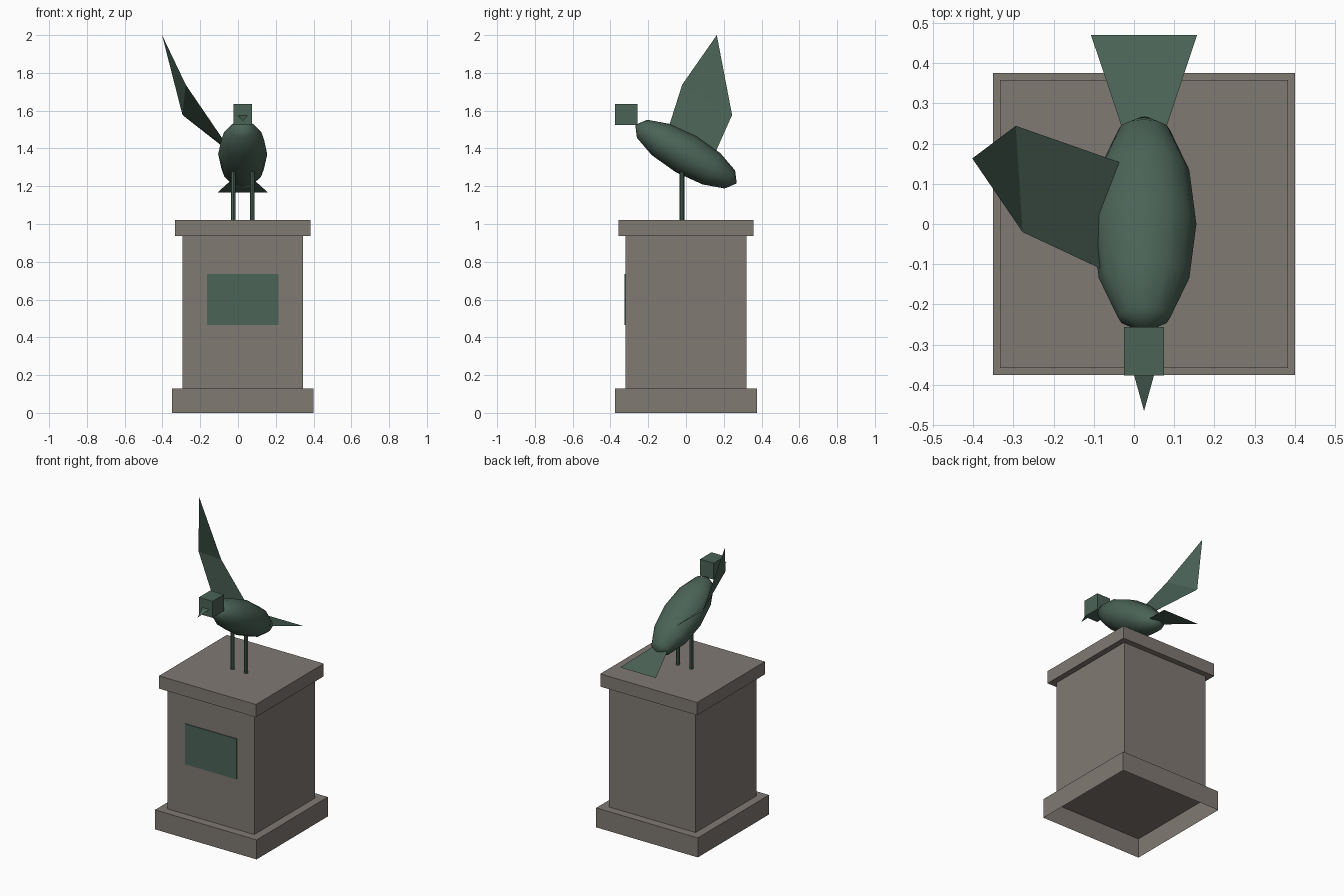
import bpy, bmesh
from math import radians
from mathutils import Matrix, Vector

cube = bpy.data.objects.get("Cube")
if cube:
    bpy.data.objects.remove(cube, do_unlink=True)

CX = 0.025  # centre line of pedestal and bird


def material(name, rgb):
    m = bpy.data.materials.new(name)
    m.use_nodes = True
    m.diffuse_color = (*rgb, 1)
    m.node_tree.nodes["Principled BSDF"].inputs["Base Color"].default_value = (*rgb, 1)
    return m


stone = material("warm grey stone", (0.215, 0.192, 0.168))
bronze = material("green bronze", (0.07, 0.125, 0.095))


def add_object(name, bm, mat, smooth=False):
    bmesh.ops.recalc_face_normals(bm, faces=bm.faces)
    mesh = bpy.data.meshes.new(name)
    for f in bm.faces:
        f.smooth = smooth
    bm.to_mesh(mesh)
    bm.free()
    mesh.materials.append(mat)
    obj = bpy.data.objects.new(name, mesh)
    bpy.context.collection.objects.link(obj)
    return obj


def box(name, centre, size, mat, open_bottom=False):
    bm = bmesh.new()
    bmesh.ops.create_cube(bm, size=1)
    bmesh.ops.transform(bm, verts=bm.verts,
                        matrix=Matrix.Translation(centre) @ Matrix.Diagonal((*size, 1)))
    if open_bottom:
        low = [f for f in bm.faces if f.normal.z < -0.9]
        bmesh.ops.delete(bm, geom=low, context='FACES_ONLY')
    return add_object(name, bm, mat)


def sheet(name, points, faces, mat):
    bm = bmesh.new()
    verts = [bm.verts.new(p) for p in points]
    for f in faces:
        bm.faces.new([verts[i] for i in f])
    return add_object(name, bm, mat)


# Pedestal: base is a shell open underneath
for name, width, low, high in (("pedestal_base", 0.75, 0, 0.13),
                               ("pedestal_shaft", 0.64, 0.13, 0.937),
                               ("pedestal_cap", 0.715, 0.937, 1.022)):
    box(name, (CX, 0, (low + high) / 2), (width, width, high - low), stone,
        open_bottom=(name == "pedestal_base"))
box("plaque", (CX, -0.322, 0.6), (0.38, 0.006, 0.27), bronze)

# Body: tilted low-poly ellipsoid with its poles at breast and rump
bm = bmesh.new()
bmesh.ops.create_uvsphere(bm, u_segments=12, v_segments=6, radius=1)
bmesh.ops.transform(bm, verts=bm.verts,
                    matrix=Matrix.Translation((CX, 0, 1.37))
                    @ Matrix.Rotation(radians(60), 4, 'X')
                    @ Matrix.Diagonal((0.13, 0.11, 0.31, 1)))
add_object("body", bm, bronze, smooth=True)

# Head and flat beak
box("head", (CX, -0.316, 1.58), (0.1, 0.12, 0.11), bronze)
sheet("beak", [(CX - 0.025, -0.375, 1.574), (CX + 0.025, -0.375, 1.574),
               (CX, -0.465, 1.545)], [(0, 1, 2)], bronze)

# Legs
for side, name in ((-1, "right_leg"), (1, "left_leg")):
    bm = bmesh.new()
    bmesh.ops.create_cone(bm, cap_ends=True, segments=8, radius1=0.0125,
                          radius2=0.0125, depth=0.3)
    bmesh.ops.translate(bm, verts=bm.verts, vec=Vector((CX + side * 0.05, -0.021, 1.172)))
    add_object(name, bm, bronze)

# Tail: flat fan sloping down to the rear
sheet("tail", [(CX - 0.05, 0.225, 1.242), (CX + 0.05, 0.225, 1.242),
               (CX + 0.132, 0.47, 1.168), (CX - 0.132, 0.47, 1.168)],
      [(0, 1, 2, 3)], bronze)

# Single raised wing: inner panel and pointed outer panel
sheet("right_wing", [(-0.04, -0.131, 1.39), (-0.02, 0.148, 1.362),
                     (-0.294, 0.244, 1.577), (-0.277, -0.02, 1.738),
                     (-0.402, 0.163, 2.0)],
      [(0, 1, 2, 3), (3, 2, 4)], bronze)
